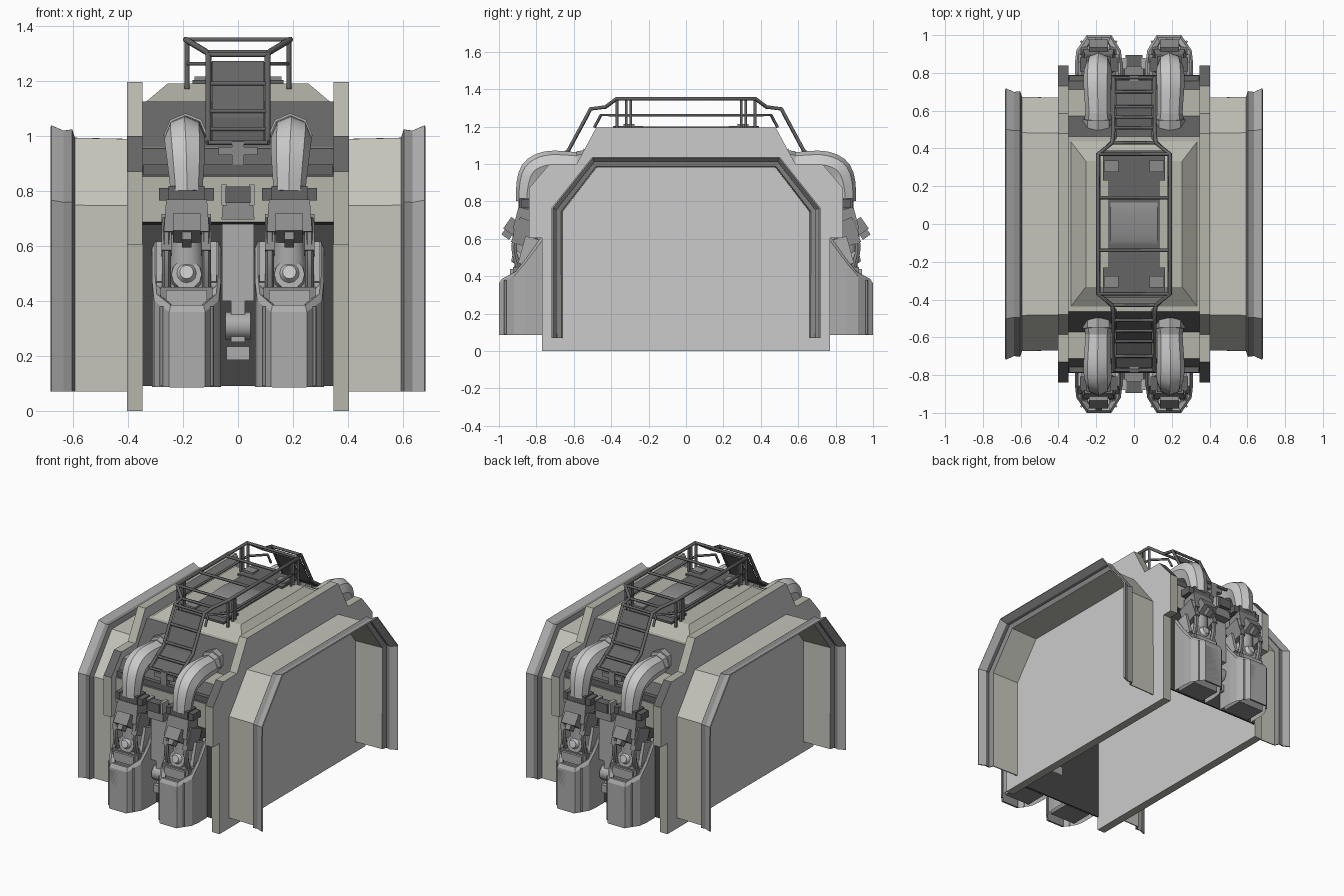
import bpy, bmesh, math
from mathutils import Vector, Matrix

if "Cube" in bpy.data.objects:
    bpy.data.objects.remove(bpy.data.objects["Cube"])

def finish(name, me, mirror="", solid=0.0, smooth=False):
    """Link a mesh; solidify and mirror it about the world axes in `mirror`."""
    o = bpy.data.objects.new(name, me)
    bpy.context.collection.objects.link(o)
    if solid:
        s = o.modifiers.new("thick", "SOLIDIFY")
        s.thickness, s.offset = solid, 0
    if mirror:
        m = o.modifiers.new("mirror", "MIRROR")
        m.use_axis = ("x" in mirror, "y" in mirror, False)
        m.merge_threshold = 0.0005
    if smooth:
        bpy.ops.object.select_all(action="DESELECT")
        o.select_set(True)
        bpy.context.view_layer.objects.active = o
        bpy.ops.object.shade_smooth_by_angle(angle=math.radians(40))
    return o

def from_bm(name, bm, **kw):
    bmesh.ops.recalc_face_normals(bm, faces=bm.faces)
    me = bpy.data.meshes.new(name)
    bm.to_mesh(me)
    bm.free()
    return finish(name, me, **kw)

def box(name, c, size, tilt=0, mirror="xy", taper=1.0):
    """Box at c, tilted about x; taper shrinks its top."""
    bm = bmesh.new()
    bmesh.ops.create_cube(bm, size=1)
    for v in bm.verts:
        if v.co.z > 0:
            v.co.x *= taper
            v.co.y *= taper
    m = Matrix.Translation(c) @ Matrix.Rotation(math.radians(tilt), 4, "X") @ Matrix.Diagonal((*size, 1))
    bmesh.ops.transform(bm, matrix=m, verts=bm.verts)
    return from_bm(name, bm, mirror=mirror)

def cyl(name, c, r, depth, axis, sides=12, r2=None, mirror="xy"):
    bm = bmesh.new()
    bmesh.ops.create_cone(bm, cap_ends=True, segments=sides, radius1=r,
                          radius2=r if r2 is None else r2, depth=depth)
    q = Vector(axis).to_track_quat("Z", "Y").to_matrix().to_4x4()
    bmesh.ops.transform(bm, matrix=Matrix.Translation(c) @ q, verts=bm.verts)
    return from_bm(name, bm, mirror=mirror, smooth=sides > 8)

def prism(name, yz, x0, x1, mirror="x"):
    """Extrude a closed side profile from x0 to x1."""
    bm = bmesh.new()
    f = bm.faces.new([bm.verts.new((x0, y, z)) for y, z in yz])
    g = bmesh.ops.extrude_face_region(bm, geom=[f])["geom"]
    bmesh.ops.translate(bm, vec=(x1 - x0, 0, 0), verts=[e for e in g if isinstance(e, bmesh.types.BMVert)])
    return from_bm(name, bm, mirror=mirror)

def loft(name, rows, **kw):
    """Skin between rows of points."""
    bm = bmesh.new()
    vs = [[bm.verts.new(p) for p in r] for r in rows]
    for a, b in zip(vs, vs[1:]):
        for i in range(len(a) - 1):
            bm.faces.new((a[i], a[i + 1], b[i + 1], b[i]))
    return from_bm(name, bm, **kw)

def tube(name, pts, r, mirror="xy", res=1, radii=None, curved=False):
    cu = bpy.data.curves.new(name, "CURVE")
    cu.dimensions = "3D"
    cu.bevel_depth, cu.bevel_resolution, cu.use_fill_caps = r, res, True
    s = cu.splines.new("NURBS" if curved else "POLY")
    s.points.add(len(pts) - 1)
    for i, p in enumerate(pts):
        s.points[i].co = (*p, 1)
        s.points[i].radius = radii[i] if radii else 1
    if curved:
        s.use_endpoint_u, s.order_u, s.resolution_u = True, 3, 4
    tmp = bpy.data.objects.new("tmp", cu)
    bpy.context.collection.objects.link(tmp)
    bpy.context.view_layer.update()
    me = bpy.data.meshes.new_from_object(tmp.evaluated_get(bpy.context.evaluated_depsgraph_get()))
    bpy.data.objects.remove(tmp)
    return finish(name, me, mirror=mirror, smooth=curved)

def both(half):
    return half + [(-y, z) for y, z in reversed(half)]

def material(name, r, g, b):
    m = bpy.data.materials.new(name)
    m.diffuse_color = (r, g, b, 1)
    m.use_nodes = True
    m.node_tree.nodes["Principled BSDF"].inputs["Base Color"].default_value = m.diffuse_color
    return m

plain = material("plain_grey", .8, .8, .8)
warm = material("warm_grey", .47, .47, .41)
pale = material("pale_warm_grey", .56, .56, .50)
steel = material("steel", .42, .42, .42)
mid = material("mid_grey", .26, .26, .26)
dark = material("dark_grey", .13, .13, .13)
black = material("near_black", .06, .06, .06)

def paint(o, mats, pick=None):
    """Give o its materials; pick(face) returns the slot of each face."""
    o.data.materials.clear()
    for m in mats:
        o.data.materials.append(m)
    for f in o.data.polygons:
        f.material_index = pick(f) if pick else 0

# Thick side plates of the hull, edges in other shades
plate = prism("side_plate", both([(.77, 0), (.77, .605), (.84, .605), (.84, .87), (.73, 1.0),
                                  (.585, 1.0), (.48, 1.195)]), .347, .403)
paint(plate, [plain, warm, dark], lambda f: 0 if abs(f.normal.x) > .9 else 2 if .8 < f.center.z < .99
      and abs(f.center.y) > .76 and f.normal.z > .3 else 1)

# Hull shell between the plates, open underneath
shell = [(.765, .09), (.765, .68), (.785, .69), (.785, .85), (.71, .95), (.57, .955), (.46, 1.12), (0, 1.12)]
hull = loft("hull_shell", [[(0, y, z) for y, z in shell], [(.35, y, z) for y, z in shell]], mirror="xy", solid=.01)
paint(hull, [warm, dark, black], lambda f: 2 if f.center.z < .69 else
      1 if .86 < f.center.z < .94 or .96 < f.center.z < 1.1 else 0)
paint(box("roof_hump", (0, 0, 1.153), (.69, .90, .075), mirror="", taper=.74), [warm])
paint(box("hull_crossbar", (0, .76, .87), (.69, .05, .05), mirror="y"), [dark])

# Arched side fenders with a stepped outer flange
def arch(x, o):
    return [(x, .665 + o, .07), (x, .665 + o, .745 + o * .4), (x, .48 + o * .4, .985 + o), (x, 0, .985 + o)]
fender = loft("side_fender", [arch(.40, 0), arch(.595, .005), arch(.605, .035), arch(.635, .03), arch(.68, .05)],
              mirror="xy", solid=.008)
paint(fender, [pale, steel, mid], lambda f: 0 if f.center.x < .595 else 2 if f.center.x < .625 else 1)

# Foot shells: chamfered plan with a rising rim
plan = [(.062, .77, .59), (.062, .86, .47), (.07, .92, .40), (.12, 1.0, .36),
        (.25, 1.0, .36), (.305, .92, .40), (.312, .86, .47), (.312, .77, .59)]
def ring(s, dz, z=None):
    return [(.187 + (x - .187) * s, .77 + (y - .77) * (1 - (1 - s) * .7), (h + dz) if z is None else z)
            for x, y, h in plan]
loft("foot_shell", [ring(1, 0, .087), ring(1, 0), ring(.92, .025), ring(.76, .02), ring(.72, -.07)], mirror="xy")
box("foot_front_panel", (.186, .994, .215), (.125, .012, .26))
for x in (.096, .277):
    tube("foot_corner_strip", [(x, .965, .09), (x, .965, .38)], .008, res=0)
box("foot_core", (.187, .85, .27), (.19, .15, .36))

# Arm ducts bending over the hull end
tube("arm_duct", [(.19, .51, .99), (.19, .62, 1.0), (.195, .76, 1.0), (.19, .845, .94), (.187, .85, .80)],
     .068, res=2, radii=[.95, 1, 1.1, 1.05, .85], curved=True)
cyl("duct_collar", (.19, .53, 1.0), .08, .05, (0, 1, .1), sides=8)
cyl("duct_collar_lip", (.19, .565, 1.0), .074, .04, (0, 1, 0), sides=8, r2=.068)

# Wrist mechanism beneath each duct
box("wrist_collar", (.187, .845, .79), (.13, .09, .055))
for x in (.107, .267):
    box("wrist_clamp", (x, .845, .787), (.04, .075, .045))
box("wrist_block", (.187, .86, .70), (.165, .11, .12), tilt=12, taper=.9)
box("wrist_actuator", (.187, .925, .665), (.10, .075, .075), tilt=35)
box("wrist_bracket", (.187, .945, .64), (.035, .05, .075), tilt=35)
for x in (.115, .26):
    box("wrist_side_plate", (x, .855, .63), (.035, .12, .14), tilt=20)
    tube("wrist_hose", [(x, .89, .70), (x, .93, .58), (x, .90, .45), (x, .87, .38)], .016, curved=True)
for x in (.09, .285):
    box("ankle_plate", (x, .83, .53), (.022, .10, .15), tilt=15)
cyl("forearm", (.187, .85, .57), .07, .18, (0, .1, 1), sides=10, r2=.055)
cyl("ankle_joint", (.187, .875, .49), .066, .07, (0, 1, .2), sides=12, r2=.055)
cyl("ankle_cap", (.187, .905, .50), .05, .05, (0, 1, .2), sides=12, r2=.025)
cyl("ankle_axle", (.187, .85, .46), .035, .22, (1, 0, 0), sides=10)
box("ankle_base", (.187, .88, .41), (.15, .12, .06))

# Central column between the arms
box("column", (0, .80, .54), (.115, .07, .28), mirror="y")
box("column_head", (0, .825, .74), (.12, .10, .09), mirror="y", taper=.85)
box("column_latch", (0, .865, .785), (.09, .06, .06), mirror="y")
box("column_clip", (.05, .85, .785), (.02, .06, .075))
cyl("column_joint", (0, .80, .31), .05, .09, (1, 0, 0), sides=10, mirror="y")
box("column_joint_arm", (0, .80, .33), (.05, .06, .16), mirror="y")
box("column_foot", (0, .80, .21), (.085, .06, .05), mirror="y")

# Roof rack rails
tube("rack_top_rail", [(.19, 0, 1.35), (.19, .37, 1.35), (.115, .43, 1.305), (.108, .51, 1.295),
                       (.108, .63, 1.07), (.108, .775, .975)], .011)
tube("rack_low_rail", [(.185, 0, 1.262), (.185, .37, 1.262), (.10, .455, 1.262), (.10, .49, 1.195)], .008)
tube("rack_outer_post", [(.185, .37, 1.35), (.185, .37, 1.17)], .009)
for y in (.295, .32):
    tube("rack_post", [(.185, y, 1.345), (.185, y, 1.16)], .008)
for y, z, w in ((.14, 1.35, .19), (.37, 1.35, .19), (.43, 1.305, .115), (.51, 1.295, .108), (.565, 1.19, .108),
                (.62, 1.09, .108), (.70, 1.025, .108), (.775, .975, .108)):
    tube("rack_rung", [(-w, y, z), (w, y, z)], .009, mirror="y")

# Dark infill of the ladder and its foot latch
loft("ladder_panel", [[(x, .515, 1.27), (x, .625, 1.065), (x, .76, .975)] for x in (-.095, .095)],
     mirror="y", solid=.006)
box("ladder_latch", (0, .765, .93), (.045, .04, .10), mirror="y")
box("ladder_latch_bar", (0, .765, .945), (.14, .03, .03), mirror="y")

# Roof deck fittings inside the rack
box("roof_deck", (0, 0, 1.194), (.27, .62, .012), mirror="")
box("roof_deck_end", (0, .31, 1.196), (.33, .16, .014), mirror="y")
loft("roof_roller", [[(x, .12 * math.sin(a), 1.195 + .02 * math.cos(a)) for a in
                      [math.pi * (i / 8 - .5) for i in range(9)]] for x in (-.125, .125)], smooth=True)
box("roof_clamp", (.12, .305, 1.2), (.075, .06, .03))

# Shades of the remaining parts, by the start of their names
shades = {"foot_shell": steel, "foot": mid, "arm_duct": plain, "duct": steel, "wrist_collar": dark,
          "wrist_clamp": dark, "wrist": mid, "ankle_cap": plain, "ankle": steel, "forearm": steel,
          "column_head": mid, "column_latch": dark, "column": steel, "rack": dark, "ladder_panel": dark,
          "ladder": mid, "roof_roller": mid, "roof_deck": dark, "roof_clamp": mid}
for o in bpy.data.objects:
    if not o.data.materials:
        key = next((k for k in shades if o.name.startswith(k)), None)
        if key:
            paint(o, [shades[key]])
